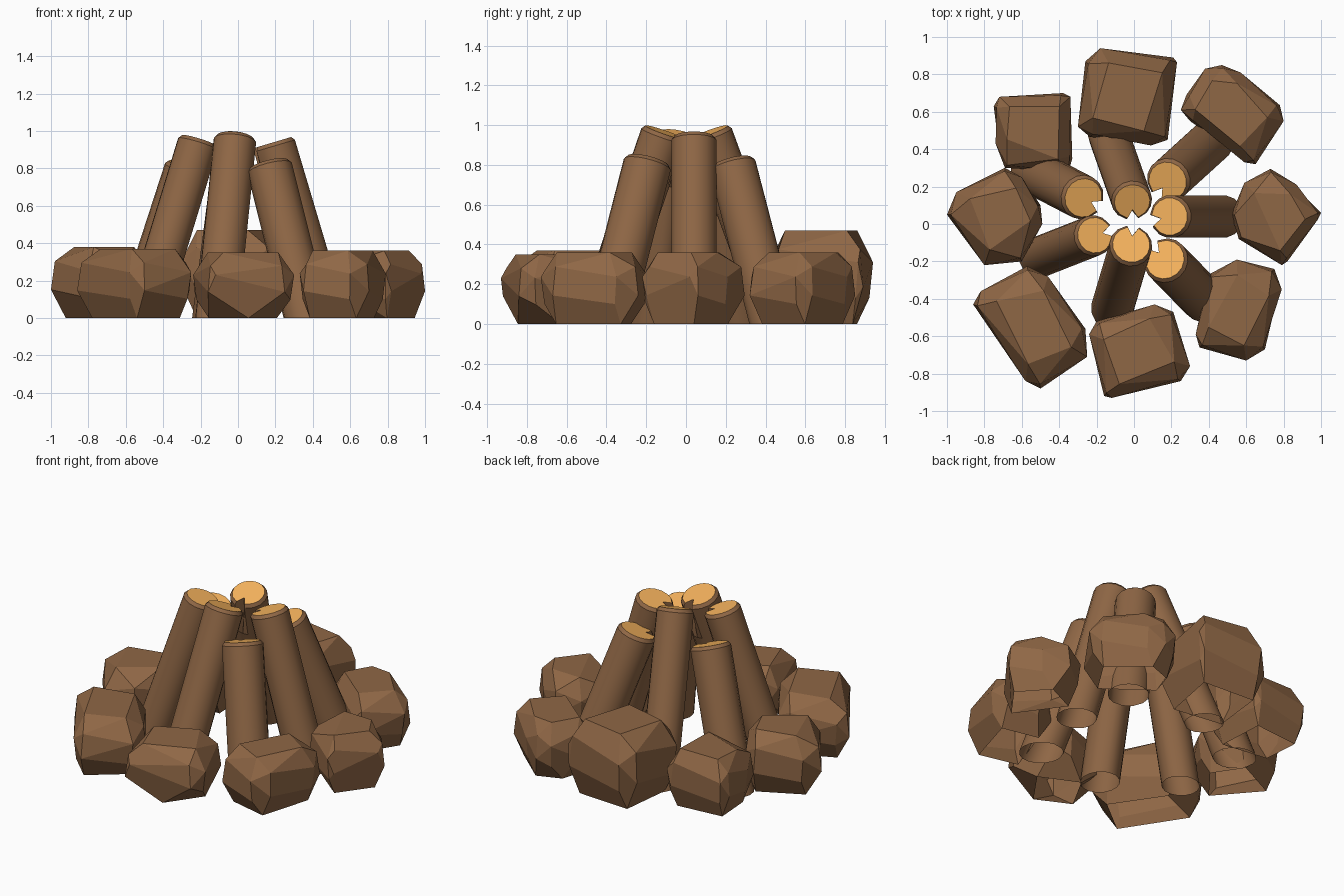
import bpy, bmesh, math
from mathutils import Vector

if "Cube" in bpy.data.objects:
    bpy.data.objects.remove(bpy.data.objects["Cube"])


def material(name, rgb):
    m = bpy.data.materials.new(name)
    m.diffuse_color = (*rgb, 1)
    m.use_nodes = True
    m.node_tree.nodes["Principled BSDF"].inputs["Base Color"].default_value = m.diffuse_color
    return m


BROWN = material("brown", (0.275, 0.135, 0.06))
CUT_WOOD = material("cut_wood", (0.92, 0.45, 0.11))


# Make the object; everything is open underneath where it meets the ground
def finish(bm, name, mats):
    bmesh.ops.recalc_face_normals(bm, faces=bm.faces)
    under = [f for f in bm.faces if all(v.co.z < 1e-4 for v in f.verts)]
    bmesh.ops.delete(bm, geom=under, context='FACES')
    mesh = bpy.data.meshes.new(name)
    bm.to_mesh(mesh)
    bm.free()
    for m in mats:
        mesh.materials.append(m)
    ob = bpy.data.objects.new(name, mesh)
    bpy.context.collection.objects.link(ob)
    return ob


# Faceted boulder: hull of a plan outline with smaller top and bottom rings
def rock(name, height, outline):
    pts = [Vector(p) for p in outline]
    c = sum(pts, Vector((0, 0))) / len(pts)
    bm = bmesh.new()
    for i, p in enumerate(pts):
        bm.verts.new((*p, height * (0.66 if i % 2 else 0.40)))
        mid = (p + pts[i - 1]) / 2
        q = c + (p - c) * 0.93
        bm.verts.new((*q, height * (0.28 if i % 2 else 0.80)))
        if i % 2:
            bm.verts.new((*(c + (mid - c) * 0.80), 0))
            bm.verts.new((*(c + (p - c) * 0.70), height))
    bmesh.ops.convex_hull(bm, input=bm.verts)
    loose = [v for v in bm.verts if not v.link_faces]
    bmesh.ops.delete(bm, geom=loose, context='VERTS')
    bmesh.ops.dissolve_limit(bm, angle_limit=math.radians(16),
                             verts=bm.verts, edges=bm.edges)
    finish(bm, name, [BROWN])


# Leaning log: bevelled pale cut end with a split on the side facing the middle
def log(name, base, top, r=0.115, n=16):
    top = Vector(top)
    b = Vector((*base, 0))
    tilt = (top - b).normalized()
    b.z = r * math.hypot(tilt.x, tilt.y)
    axis = top - b
    length = axis.length
    d = axis.normalized()
    x = Vector((-top.x, -top.y, 0))
    x = (x - d * x.dot(d)).normalized()
    y = d.cross(x)
    # the two corners beside the split sit closer together than the rest
    angles = [math.tau * i / n for i in range(n)]
    angles[1], angles[-1] = 0.29, -0.29
    bm = bmesh.new()
    rings = []
    for t, rad, notch in ((0, r, r), (length - 0.24, r, r),
                          (length - 0.02, r, r * 0.48), (length, r * 0.87, r * 0.42)):
        ring = []
        for i, a in enumerate(angles):
            k = notch if i == 0 else rad
            p = b + d * t + (x * math.cos(a) + y * math.sin(a)) * k
            if t == 0:
                p -= d * (p.z / d.z)  # foot cut level with the ground
            ring.append(bm.verts.new(p))
        rings.append(ring)
    for lo, hi in zip(rings, rings[1:]):
        for i in range(n):
            j = (i + 1) % n
            bm.faces.new((lo[i], lo[j], hi[j], hi[i]))
    bm.faces.new(rings[0][::-1])
    bm.faces.new(rings[-1]).material_index = 1
    ob = finish(bm, name, [BROWN, CUT_WOOD])
    bpy.ops.object.select_all(action='DESELECT')
    ob.select_set(True)
    bpy.context.view_layer.objects.active = ob
    bpy.ops.object.shade_smooth_by_angle(angle=math.radians(30))


# Ring of stones
rock("stone_back", 0.47, [(-.26, .87), (-.18, .94), (.21, .89), (.23, .865),
                          (.18, .45), (.09, .42), (-.235, .465), (-.30, .52)])
rock("stone_back_right", 0.36, [(.28, .69), (.38, .83), (.47, .85), (.57, .81), (.78, .635),
                                (.80, .55), (.65, .32), (.59, .33), (.30, .55), (.25, .61)])
rock("stone_right", 0.36, [(.52, .05), (.59, .22), (.73, .295), (.87, .21),
                           (1, .06), (.98, .02), (.82, -.2), (.79, -.22), (.56, -.08)])
rock("stone_front_right", 0.36, [(.40, -.27), (.55, -.19), (.75, -.24), (.79, -.35),
                                 (.70, -.67), (.60, -.73), (.35, -.66), (.33, -.59)])
rock("stone_front", 0.35, [(-.2, -.52), (.11, -.43), (.21, -.47), (.30, -.76),
                           (.25, -.84), (-.12, -.93), (-.16, -.92), (-.24, -.59)])
rock("stone_front_left", 0.37, [(-.86, -.43), (-.82, -.36), (-.57, -.225), (-.46, -.28),
                                (-.26, -.56), (-.25, -.71), (-.50, -.88), (-.58, -.84)])
rock("stone_left", 0.38, [(-1, .05), (-.95, .17), (-.69, .30), (-.60, .25),
                          (-.50, .10), (-.49, 0), (-.60, -.20), (-.80, -.22)])
rock("stone_back_left", 0.36, [(-.75, .63), (-.72, .68), (-.38, .70), (-.34, .68),
                               (-.33, .35), (-.35, .28), (-.69, .30), (-.74, .43)])

# Logs stacked in a cone
log("log_back", (-.13, .46), (-.01, .12, .965), 0.11)
log("log_back_right", (.40, .43), (.18, .23, .81), 0.12)
log("log_right", (.46, .04), (.19, .04, .94), 0.115)
log("log_front_right", (.36, -.39), (.165, -.19, .82), 0.122)
log("log_front", (-.11, -.43), (-.015, -.11, .965), 0.115)
log("log_left", (-.49, -.17), (-.21, -.06, .95), 0.11)
log("log_back_left", (-.52, .27), (-.27, .14, .81), 0.12)
